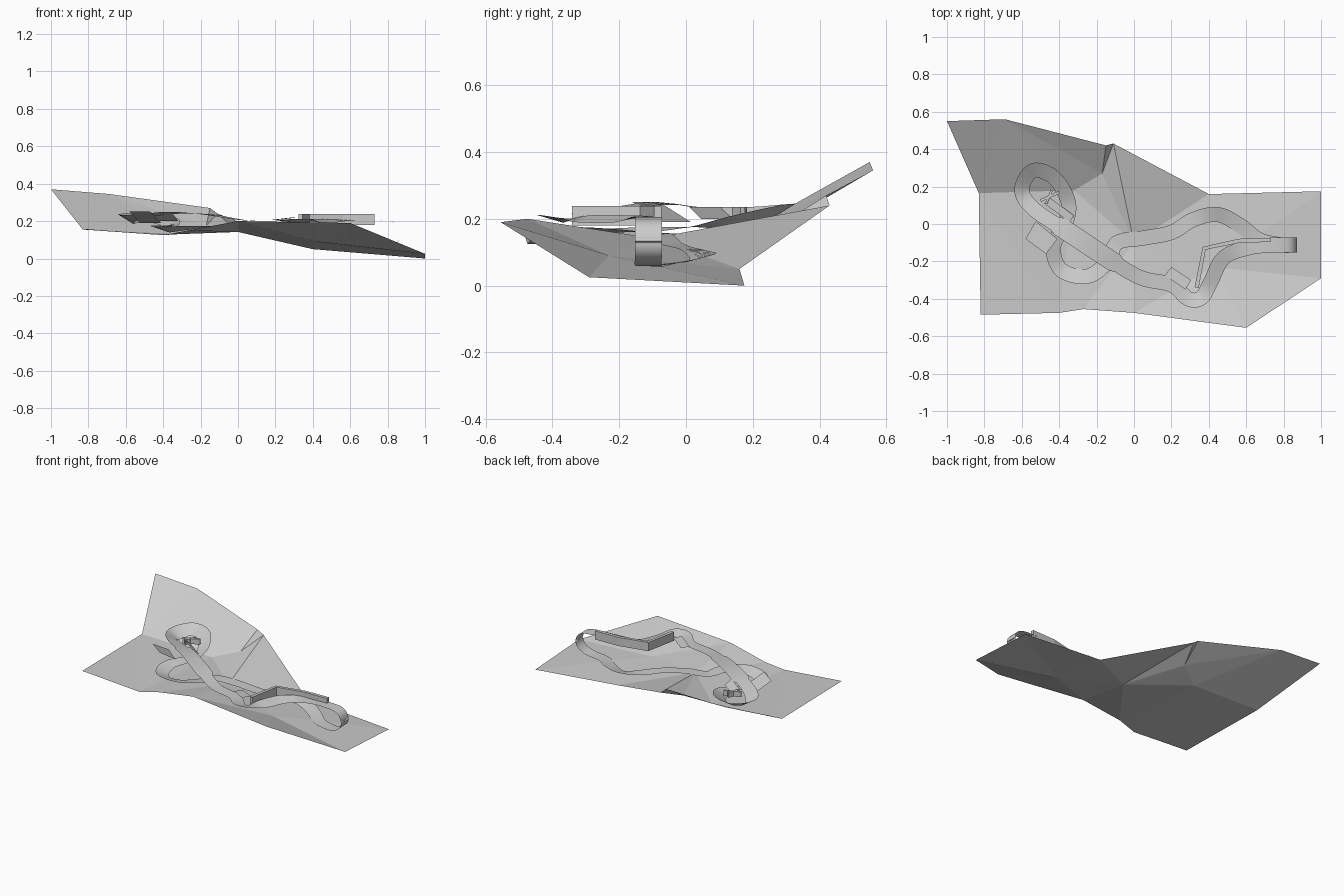
import bpy, bmesh
from mathutils import Vector

if "Cube" in bpy.data.objects:
    bpy.data.objects.remove(bpy.data.objects["Cube"])

def material(name, v):
    m = bpy.data.materials.new(name)
    m.diffuse_color = (v, v, v, 1)
    m.use_nodes = True
    m.node_tree.nodes["Principled BSDF"].inputs["Base Color"].default_value = m.diffuse_color
    return m

grey = material("light grey", 0.6)

def add_object(name, verts, faces):
    me = bpy.data.meshes.new(name)
    me.from_pydata([tuple(v) for v in verts], [], faces)
    me.materials.append(grey)
    ob = bpy.data.objects.new(name, me)
    bpy.context.collection.objects.link(ob)
    return ob

def face_up(ob):
    # turn every sheet face upwards
    for p in ob.data.polygons:
        if p.normal.z < 0:
            p.flip()
    ob.data.update()

# Terrain: faceted open sheet
ground = [(-1, .55, .37), (-.69, .56, .345), (-.15, .42, .27), (-.11, .43, .24),
          (.4, .16, .05), (1, .175, 0), (1, -.29, .025), (.6, -.555, .19),
          (0, -.475, .2), (-.27, -.455, .15), (-.4, -.475, .125), (-.82, -.485, .158),
          (-.83, .165, .155), (-.17, .27, .175), (-.32, .18, .13), (0, -.1, .142),
          (.42, -.23, .09)]
ground_faces = [(0, 12, 1), (1, 12, 14), (1, 14, 13), (1, 13, 2), (2, 13, 3), (3, 13, 15),
                (3, 15, 4), (12, 11, 10), (12, 10, 14), (14, 10, 9), (14, 9, 15), (14, 15, 13),
                (9, 8, 15), (15, 8, 16), (8, 7, 16), (16, 7, 6), (15, 16, 4), (16, 6, 5), (16, 5, 4)]
terrain = add_object("terrain", ground, ground_faces)
face_up(terrain)

# Track ribbon: x, y, z, bank (raise of the left edge over the right)
path = [(.2, -.045, .125, 0), (.32, .025, .105, 0), (.45, .05, .085, .02), (.57, -.01, .072, .01),
        (.67, -.085, .062, 0), (.79, -.112, .06, 0), (.855, -.112, .09, 0), (.872, -.112, .14, 0),
        (.84, -.112, .19, 0), (.76, -.112, .205, 0), (.62, -.125, .205, 0), (.48, -.18, .2, -.02),
        (.41, -.31, .2, -.02), (.36, -.395, .2, .02), (.29, -.4, .2, .02), (.2, -.325, .2, 0),
        (.03, -.285, .205, 0), (-.16, -.17, .235, 0), (-.34, -.05, .245, .01), (-.53, .075, .225, .02),
        (-.6, .18, .21, .05), (-.54, .285, .22, .05), (-.43, .25, .215, .05), (-.355, .13, .19, .04),
        (-.36, .02, .175, 0), (-.43, -.12, .165, -.02), (-.39, -.245, .155, -.03),
        (-.25, -.28, .165, -.02), (-.14, -.2, .165, -.01), (-.09, -.1, .158, 0), (.05, -.075, .15, 0)]
STEPS = 7
pts = [Vector(p) for p in path]
n = len(pts)
samples = []
for i in range(n):
    a, b, c, d = (pts[(i + k) % n] for k in (-1, 0, 1, 2))
    for s in range(STEPS):
        t = s / STEPS
        samples.append(.5 * (2 * b + (c - a) * t + (2 * a - 5 * b + 4 * c - d) * t * t
                             + (3 * b - a - 3 * c + d) * t ** 3))
samples.append(samples[0].copy())

verts, faces = [], []
side = Vector((0, 1, 0))
for i, p in enumerate(samples):
    q0 = samples[i - 1] if i else samples[-2]
    q1 = samples[i + 1] if i < len(samples) - 1 else samples[1]
    t = q1 - q0
    left = Vector((-t.y, t.x, 0))
    left = left.normalized() if left.length > .004 else side
    half = .04 + (.012 if -.4 < p.x < -.1 and p.z > .225 else 0)
    lift = Vector((0, 0, p.w / 2))
    pos = Vector(p[:3])
    edge = [pos + left * half + lift, pos - left * half - lift]
    verts += edge
    if i:
        k = 2 * i
        if left.dot(side) >= 0:
            faces.append((k - 2, k - 1, k + 1, k))
        else:
            faces.append((k - 2, k - 1, k, k + 1))
    side = left
track = add_object("track", verts, faces)
face_up(track)
for p in track.data.polygons:
    p.use_smooth = True

# Low walls: straight slabs between corner points
def wall(name, corners, z0, z1, thick):
    v, f = [], []
    for i, (x, y) in enumerate(corners):
        p = Vector((x, y))
        a = Vector(corners[max(i - 1, 0)])
        b = Vector(corners[min(i + 1, len(corners) - 1)])
        t = (b - a).normalized()
        o = Vector((-t.y, t.x)) * thick / 2
        for q, z in ((p + o, z0), (p - o, z0), (p - o, z1), (p + o, z1)):
            v.append((q.x, q.y, z))
        if i:
            k = 4 * i
            f += [(k - 4 + j, k - 4 + (j + 1) % 4, k + (j + 1) % 4, k + j) for j in range(4)]
    e = len(v) - 4
    f += [(3, 2, 1, 0), (e, e + 1, e + 2, e + 3)]
    ob = add_object(name, v, f)
    bm = bmesh.new()
    bm.from_mesh(ob.data)
    bmesh.ops.recalc_face_normals(bm, faces=bm.faces)
    bm.to_mesh(ob.data)
    bm.free()

wall("bend_wall", [(.73, -.085), (.56, -.09), (.375, -.13), (.335, -.34)], .18, .238, .022)
wall("post_a", [(-.5, .125), (-.4, .17)], .2, .235, .015)
wall("post_b", [(-.47, .11), (-.44, .18)], .2, .235, .012)

# Flat tilted plates beside the track
def plate(name, corners):
    face_up(add_object(name, corners, [(0, 1, 2, 3)]))

plate("side_ramp", [(-.58, -.08, .25), (-.47, -.16, .25), (-.41, -.08, .19), (-.525, .015, .19)])
plate("loop_ramp", [(-.48, .11, .235), (-.45, .14, .2), (-.32, .045, .2), (-.345, .01, .235)])
plate("start_ramp", [(.2, -.23, .205), (.165, -.275, .205), (.275, -.35, .218), (.305, -.3, .218)])
